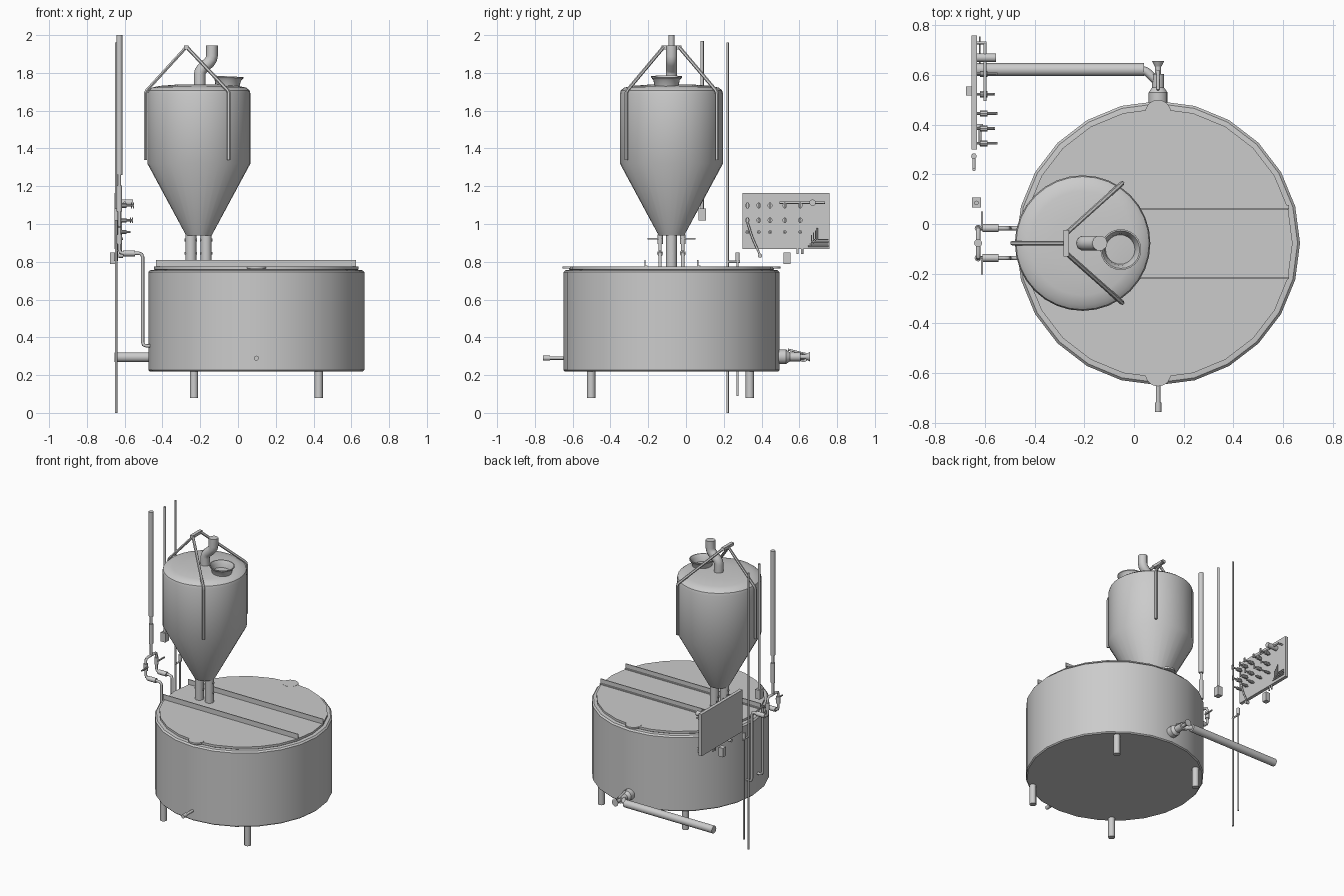
import bpy, bmesh, math
from mathutils import Vector

if "Cube" in bpy.data.objects:
    bpy.data.objects.remove(bpy.data.objects["Cube"])


def finish(name, bm, angle=35):
    bmesh.ops.recalc_face_normals(bm, faces=bm.faces)
    me = bpy.data.meshes.new(name)
    bm.to_mesh(me)
    bm.free()
    ob = bpy.data.objects.new(name, me)
    bpy.context.collection.objects.link(ob)
    bpy.ops.object.select_all(action='DESELECT')
    bpy.context.view_layer.objects.active = ob
    ob.select_set(True)
    if angle:
        bpy.ops.object.shade_smooth_by_angle(angle=math.radians(angle))
    return ob


def lathe(name, loc, profile, n=24):
    """Revolve (radius, z) points around a vertical axis; r = 0 closes to a pole."""
    bm = bmesh.new()
    rings = []
    for r, z in profile:
        k = n if r > 0 else 1
        rings.append([bm.verts.new((loc[0] + r * math.cos(2 * math.pi * i / n),
                                    loc[1] + r * math.sin(2 * math.pi * i / n), z))
                      for i in range(k)])
    for a, b in zip(rings, rings[1:]):
        for i in range(n):
            j = (i + 1) % n
            f = [a[i % len(a)], a[j % len(a)], b[j % len(b)], b[i % len(b)]]
            bm.faces.new(list(dict.fromkeys(f)))
    return finish(name, bm)


def rod(name, a, b, r, r2=None, n=12):
    a, b = Vector(a), Vector(b)
    bm = bmesh.new()
    bmesh.ops.create_cone(bm, cap_ends=True, segments=n, radius1=r,
                          radius2=r if r2 is None else r2, depth=(b - a).length)
    rot = (b - a).to_track_quat('Z', 'Y').to_matrix()
    bmesh.ops.rotate(bm, verts=bm.verts, matrix=rot)
    bmesh.ops.translate(bm, verts=bm.verts, vec=(a + b) / 2)
    return finish(name, bm)


def box(name, lo, hi):
    bm = bmesh.new()
    bmesh.ops.create_cube(bm, size=1)
    lo, hi = Vector(lo), Vector(hi)
    bmesh.ops.scale(bm, verts=bm.verts, vec=hi - lo)
    bmesh.ops.translate(bm, verts=bm.verts, vec=(lo + hi) / 2)
    return finish(name, bm, 0)


def pipe(name, pts, r, bend=0.02, res=3):
    """Tube along a polyline with rounded corners."""
    pts = [Vector(p) for p in pts]
    path = [pts[0]]
    for p, q, s in zip(pts, pts[1:], pts[2:]):
        a = q + (p - q).normalized() * bend
        b = q + (s - q).normalized() * bend
        path += [a, (a + b) / 4 + q / 2, b]
    path.append(pts[-1])
    cu = bpy.data.curves.new(name, 'CURVE')
    cu.dimensions = '3D'
    cu.bevel_depth, cu.bevel_resolution, cu.use_fill_caps = r, res, True
    sp = cu.splines.new('POLY')
    sp.points.add(len(path) - 1)
    for v, p in zip(sp.points, path):
        v.co = (*p, 1)
    ob = bpy.data.objects.new(name, cu)
    bpy.context.collection.objects.link(ob)
    bpy.ops.object.select_all(action='DESELECT')
    bpy.context.view_layer.objects.active = ob
    ob.select_set(True)
    bpy.ops.object.convert(target='MESH')
    bpy.ops.object.shade_smooth_by_angle(angle=math.radians(40))


# Tank with chamfered shoulder and lid
TX, TY = 0.097, -0.077
lathe("tank", (TX, TY), [(0, .22), (.565, .22), (.572, .227), (.572, .745), (.562, .755), (.545, .757), (0, .757)])
lathe("tank_lid", (TX, TY), [(0, .755), (.535, .755), (.542, .76), (.542, .775), (0, .775)])
for sx in (-1, 1):
    for sy in (-1, 1):
        x, y = TX + sx * .33, TY - .005 + sy * .42
        rod("tank_leg", (x, y, .08), (x, y, .23), .022)
for s in (-1, 1):
    y = TY + s * .525
    rod("lid_tab", (TX, y, .764), (TX, y, .776), .052, n=20)

# Angle-iron rails across the lid
for y, s in ((.062, 1), (-.218, 1)):
    box("lid_rail_upright", (-.435, y - .003, .775), (.625, y + .003, .81))
    box("lid_rail_foot", (-.435, y, .775), (.625, y + .014, .78))

# Hopper with domed top
HX, HY = -.207, -.077
lathe("hopper", (HX, HY), [(0, .94), (.068, .94), (.273, 1.32), (.273, 1.69), (.268, 1.708),
                           (.25, 1.722), (.21, 1.731), (.12, 1.738), (0, 1.74)], 32)
for x in (-.249, -.169):
    rod("hopper_outlet", (x, HY, .77), (x, HY, .95), .029, n=16)
    for z in (.845, .915):
        rod("outlet_bolt", (x - .033, HY, z), (x + .033, HY, z), .007)

# Vent pipe and open filling collar
pipe("vent_pipe", [(-.203, HY, 1.73), (-.203, HY, 1.81), (-.138, HY, 1.87), (-.138, HY, 1.945)], .031)
collar = lathe("fill_collar", (0, 0), [(.062, -.02), (.07, .02), (.082, .034), (.082, .04), (.076, .04),
                                      (.064, .02), (.057, -.02), (0, -.02)], 24)
collar.location = (-.055, -.103, 1.742)
collar.rotation_euler = (0, .05, 0)

# Lifting frame: three bent straps and a top bar
apex = {(-.49, HY): (-.275, HY), (-.048, .164): (-.27, -.035), (-.048, -.317): (-.27, -.12)}
for (x, y), (ax, ay) in apex.items():
    pipe("lifting_strap", [(ax, ay, 1.935), (x, y, 1.70), (x, y, 1.34)], .0095, .012, 1)
box("lifting_bar", (-.285, -.13, 1.925), (-.262, -.025, 1.945))

# Supply pipe with forked feed down the tank side
FX, FY = -.628, -.077
rod("supply_pipe", (FX, FY, 1.26), (FX, FY, 2.0), .016)
rod("supply_stem", (FX, FY, .98), (FX, FY, 1.27), .009)
rod("supply_filter", (FX, FY, 1.065), (FX, FY, 1.205), .015)
for s in (-1, 1):
    y = FY + s * .06
    pipe("feed_branch", [(FX, FY, .98), (FX, y, .98), (FX, y, .845), (-.505, y, .845),
                         (-.505, y, .355), (-.46, y, .355)], .009)
    rod("feed_coupling", (-.61, y, .845), (-.545, y, .845), .016)
    rod("feed_valve", (FX, y, .895), (FX, y, .945), .014)
    rod("valve_stem", (FX, y, .922), (-.61, y, .922), .006)
    box("valve_handle", (-.617, min(y, y + s * .067), .918), (-.609, max(y, y + s * .067), .926))

# Level pipe with box, floor pole and side line
rod("sensor_pipe", (-.635, .085, 1.07), (-.635, .085, 1.97), .009)
box("sensor_box", (-.653, .066, 1.018), (-.617, .106, 1.083))
rod("floor_pole", (-.645, .22, 0), (-.645, .22, 1.96), .0065)
rod("side_line", (-.645, .273, .09), (-.645, .273, .845), .006)
rod("side_line_cap", (-.645, .273, .805), (-.645, .273, .848), .011)
rod("side_line_link", (-.645, .215, .8), (-.645, .285, .8), .006)

# Instrument panel with rows of valves and gauges
box("panel", (-.655, .3, .868), (-.632, .76, 1.165))
rows = ((1.098, .072), (1.02, .066), (.957, .052))
for z, length in rows:
    for i, y in enumerate((.325, .385, .445, .523, .605)):
        end = -.632 + length + (.01 if i % 2 == 0 else 0)
        rod("panel_stub", (-.635, y, z), (end, y, z), .0055, n=8)
        rod("panel_valve", (-.62, y, z), (-.59, y, z), .01 if z < 1 else .013, n=10)
        if z > 1:
            box("panel_lever", (end - .006, y - .005, z - .015), (end, y + .005, z + .015))
rod("panel_tube", (-.6, .495, 1.113), (-.6, .735, 1.113), .006)
rod("panel_regulator", (-.635, .67, 1.113), (-.555, .67, 1.113), .017)
rod("panel_tube_post", (-.635, .73, 1.113), (-.595, .73, 1.113), .006)
pipe("panel_hose", [(-.62, .322, 1.02), (-.62, .35, .93), (-.62, .392, .835)], .006)
rod("hose_end", (-.632, .392, .832), (-.608, .392, .832), .011)
for i in range(4):
    z, y = .882 + i * .012, .645 + i * .01
    rod("manifold_tube", (-.622, y, z), (-.622, .755, z), .003, n=8)
    rod("manifold_riser", (-.622, y + .02, z), (-.622, y + .02, z + .06), .003, n=8)
for y in (.59, .615):
    rod("panel_drain", (-.64, y, .84), (-.64, y, .875), .006)
box("junction_box", (-.677, .517, .787), (-.643, .553, .85))

# Rear drain: flange, valve and long outlet pipe
rod("drain_flange", (TX, .46, .297), (TX, .53, .297), .038, n=16)
rod("drain_neck", (TX, .53, .297), (TX, .55, .297), .038, .024, n=16)
rod("drain_body", (TX, .54, .297), (TX, .605, .297), .024, n=16)
rod("drain_stem", (TX, .6, .297), (TX, .635, .297), .012)
rod("drain_knob", (TX, .635, .297), (TX, .657, .297), .014, .025, n=16)
rod("drain_lever", (TX, .54, .335), (TX, .62, .315), .006)
pipe("drain_elbow", [(TX, .57, .297), (.05, .615, .297), (.03, .62, .297)], .017, .008)
rod("drain_pipe", (-.655, .622, .295), (.04, .622, .295), .026, n=16)

# Front sampling tap
rod("sample_pipe", (TX, -.74, .29), (TX, -.63, .29), .009)
rod("sample_tap", (TX, -.757, .29), (TX, -.72, .29), .013)
